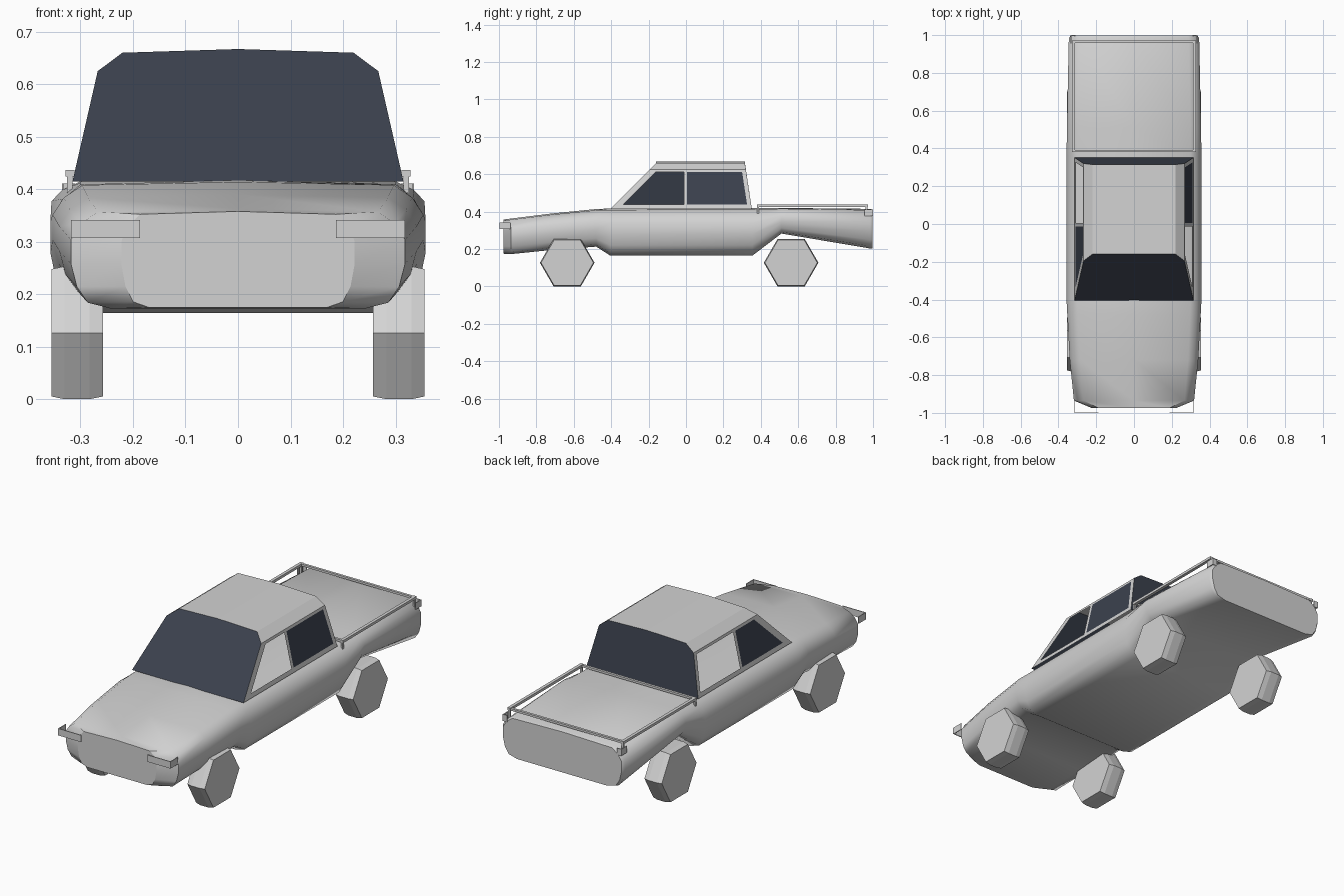
import bpy, bmesh, math

if "Cube" in bpy.data.objects:
    bpy.data.objects.remove(bpy.data.objects["Cube"])


def material(name, rgb):
    m = bpy.data.materials.new(name)
    m.diffuse_color = (*rgb, 1)
    m.use_nodes = True
    m.node_tree.nodes["Principled BSDF"].inputs["Base Color"].default_value = m.diffuse_color
    return m


GREY = material("body_grey", (0.65, 0.65, 0.65))
GLASS = material("dark_glass", (0.044, 0.053, 0.075))


def finish(name, bm, smooth=None, fix_normals=True):
    bmesh.ops.remove_doubles(bm, verts=bm.verts[:], dist=1e-5)
    if fix_normals:
        bmesh.ops.recalc_face_normals(bm, faces=bm.faces[:])
    me = bpy.data.meshes.new(name)
    bm.to_mesh(me)
    bm.free()
    me.materials.append(GREY)
    me.materials.append(GLASS)
    ob = bpy.data.objects.new(name, me)
    bpy.context.collection.objects.link(ob)
    if smooth:
        bpy.ops.object.select_all(action='DESELECT')
        ob.select_set(True)
        bpy.context.view_layer.objects.active = ob
        bpy.ops.object.shade_smooth_by_angle(angle=math.radians(smooth))
    return ob


def face(bm, pts, mat=0):
    f = bm.faces.new([bm.verts.new(p) for p in pts])
    f.material_index = mat


def add_box(bm, lo, hi):
    vs = bmesh.ops.create_cube(bm, size=1)["verts"]
    for v in vs:
        v.co = [(a + b) / 2 + c * (b - a) for a, b, c in zip(lo, hi, v.co)]


def loft(bm, rings):
    rows = [[bm.verts.new(p) for p in r] for r in rings]
    n = len(rows[0])
    for a, b in zip(rows, rows[1:]):
        for i in range(n):
            j = (i + 1) % n
            bm.faces.new((a[i], a[j], b[j], b[i]))
    caps = [bm.faces.new(rows[0]), bm.faces.new(rows[-1])]
    for f in caps:
        for e in f.edges:
            e.smooth = False


# Body: one rounded section lofted through stations (y, bottom, top, half width)
half = [(0.76, 0), (0.90, 0.06), (0.965, 0.22), (1, 0.45), (1, 0.69),
        (0.94, 0.85), (0.84, 0.97)]
section = half + [(0, 1)] + [(-x, z) for x, z in reversed(half)]
stations = [(-0.975, 0.175, 0.358, 0.222), (-0.935, 0.173, 0.363, 0.318),
            (-0.72, 0.195, 0.390, 0.340), (-0.48, 0.213, 0.414, 0.353),
            (-0.405, 0.165, 0.417, 0.357), (0.355, 0.165, 0.42, 0.357),
            (0.51, 0.283, 0.42, 0.355), (0.985, 0.203, 0.415, 0.345),
            (0.998, 0.203, 0.410, 0.335)]
bm = bmesh.new()
loft(bm, [[(x * w, y, b + z * (t - b)) for x, z in section]
          for y, b, t, w in stations])
finish("body", bm, 50)

# Cabin shell with framed side windows
Z0, Z1 = 0.415, 0.625


def side_x(z):
    return 0.315 - 0.048 * (z - Z0) / (Z1 - Z0)


def columns(z):
    t = (z - Z0) / (Z1 - Z0)
    front, rear = -0.405 + 0.21 * t, 0.352 - 0.032 * t
    return [front, front + 0.045, -0.012, 0.006, rear - 0.022, rear]


bm = bmesh.new()
levels = [Z0, 0.437, 0.612, Z1]
for s in (1, -1):
    for r in range(3):
        za, zb = levels[r], levels[r + 1]
        ca, cb = columns(za), columns(zb)
        for c in range(5):
            pane = r == 1 and c in (1, 3)
            # front pane is open on the right, rear pane on the left
            if pane and ((s == 1) == (c == 1)):
                continue
            xa, xb = s * side_x(za), s * side_x(zb)
            pts = [(xa, ca[c], za), (xa, ca[c + 1], za),
                   (xb, cb[c + 1], zb), (xb, cb[c], zb)]
            face(bm, pts if s == 1 else pts[::-1], int(pane))
# Roof strips, running from the left side panel to the right
arch = [(-0.267, Z1), (-0.22, 0.66), (0, 0.667), (0.22, 0.66), (0.267, Z1)]


def roof_y(z):
    return ((-0.195, 0.32) if z == Z1 else (-0.16, 0.315))


for (xa, za), (xb, zb) in zip(arch, arch[1:]):
    (fa, ra), (fb, rb) = roof_y(za), roof_y(zb)
    face(bm, [(xa, fa, za), (xb, fb, zb), (xb, rb, zb), (xa, ra, za)])
# Windscreen and rear window fill the ends
for k, y0 in ((0, -0.405), (1, 0.352)):
    pts = [(-0.315, y0, Z0), (0.315, y0, Z0)]
    pts += [(x, roof_y(z)[k], z) for x, z in reversed(arch)]
    face(bm, pts if k == 0 else pts[::-1], 1)
finish("cabin", bm, fix_normals=False)

# Six-sided wheels with slightly rounded rims
for place, y in (("front", -0.635), ("rear", 0.562)):
    for side, s in (("right", 1), ("left", -1)):
        bm = bmesh.new()
        loft(bm, [[(s * x, y + r * math.cos(i * math.pi / 3),
                    0.127 + r * math.sin(i * math.pi / 3)) for i in range(6)]
                  for x, r in ((0.257, 0.140), (0.283, 0.146),
                               (0.330, 0.146), (0.355, 0.140))])
        finish(f"{place}_{side}_wheel", bm)

# Bed rail: a ring of bars on corner posts
bm = bmesh.new()
for s in (1, -1):
    a, b = sorted((s * 0.312, s * 0.328))
    add_box(bm, (a, 0.38, 0.424), (b, 0.972, 0.437))
    for y in (0.38, 0.96):
        add_box(bm, (a + 0.003, y, 0.385), (b - 0.003, y + 0.01, 0.426))
for y in (0.38, 0.958):
    add_box(bm, (-0.32, y, 0.425), (0.32, y + 0.013, 0.436))
finish("bed_rail", bm)

# Wrap-around headlights and tail lights made of thin plates
for side, s in (("right", 1), ("left", -1)):
    bm = bmesh.new()
    a, b = sorted((s * 0.187, s * 0.318))
    add_box(bm, (a, -0.998, 0.307), (b, -0.994, 0.342))
    a, b = sorted((s * 0.314, s * 0.318))
    add_box(bm, (a, -0.998, 0.307), (b, -0.938, 0.342))
    finish(f"{side}_headlight", bm)
    bm = bmesh.new()
    a, b = sorted((s * 0.331, s * 0.335))
    add_box(bm, (a, 0.955, 0.377), (b, 0.999, 0.411))
    a, b = sorted((s * 0.31, s * 0.335))
    add_box(bm, (a, 0.996, 0.377), (b, 1.0, 0.411))
    finish(f"{side}_tail_light", bm)
